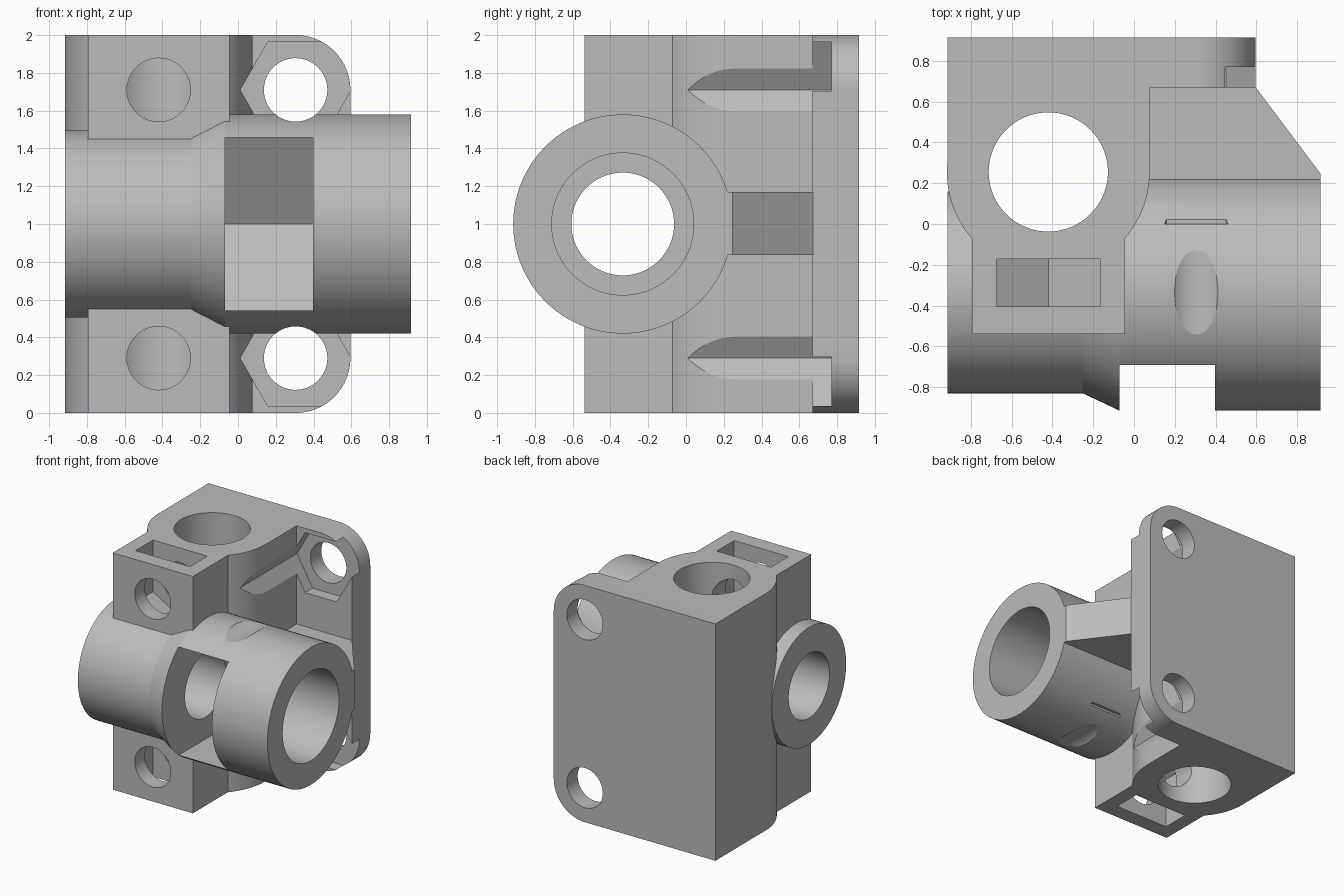
import bpy, bmesh, math

if "Cube" in bpy.data.objects:
    bpy.data.objects.remove(bpy.data.objects["Cube"], do_unlink=True)

grey = bpy.data.materials.new("plain_grey")
grey.use_nodes = True
grey.diffuse_color = (0.5, 0.5, 0.5, 1)
grey.node_tree.nodes["Principled BSDF"].inputs["Base Color"].default_value = (0.5, 0.5, 0.5, 1)


def ngon(cu, cv, r, n=96, start=0.0):
    return [(cu + r * math.cos(start + math.tau * i / n),
             cv + r * math.sin(start + math.tau * i / n)) for i in range(n)]


def rect(u0, v0, u1, v1):
    return [(u0, v0), (u1, v0), (u1, v1), (u0, v1)]


def loft(name, axis, sections):
    """Solid through (position, outline) sections along an axis."""
    place = {"X": lambda u, v, w: (w, u, v),
             "Y": lambda u, v, w: (u, w, v),
             "Z": lambda u, v, w: (u, v, w)}[axis]
    bm = bmesh.new()
    rings = [[bm.verts.new(place(u, v, w)) for u, v in pts] for w, pts in sections]
    for a, b in zip(rings, rings[1:]):
        for i in range(len(a)):
            j = (i + 1) % len(a)
            bm.faces.new((a[i], a[j], b[j], b[i]))
    bm.faces.new(rings[0])
    bm.faces.new(rings[-1])
    bmesh.ops.recalc_face_normals(bm, faces=bm.faces)
    me = bpy.data.meshes.new(name)
    bm.to_mesh(me)
    bm.free()
    me.materials.append(grey)
    ob = bpy.data.objects.new(name, me)
    bpy.context.collection.objects.link(ob)
    return ob


def prism(name, axis, pts, lo, hi):
    return loft(name, axis, [(lo, pts), (hi, pts)])


def combine(target, other, operation):
    """Apply a boolean and remove the helper."""
    mod = target.modifiers.new(operation.lower(), "BOOLEAN")
    mod.operation, mod.solver, mod.object = operation, "EXACT", other
    bpy.context.view_layer.objects.active = target
    bpy.ops.object.modifier_apply(modifier=mod.name)
    bpy.data.objects.remove(other, do_unlink=True)


# Key positions
ROD_X, ROD_Y = -0.42, 0.255        # upright rod bore
TUBE = (-0.335, 1.0)               # tube axis in y, z
BOLT_X, BOLT_Z = 0.305, 0.29       # plate bolts, mirrored about mid height
HEX = 0.293

# Mounting plate with rounded corners on the open side
arc = [(BOLT_X + 0.29 * math.cos(t), 1.71 + 0.29 * math.sin(t))
       for t in (math.pi / 2 * i / 24 for i in range(25))]
outline = [(-0.915, 0), (-0.915, 2)] + arc[::-1] + [(x, 2 - z) for x, z in arc]
body = prism("bracket_body", "Y", outline, 0.67, 0.915)

# Solid parts
solids = [
    prism("rod_column", "Z", ngon(ROD_X, ROD_Y, 0.497), 0, 2),
    prism("column_back", "Z", rect(-0.915, ROD_Y, 0.078, 0.8), 0, 2),
    prism("clamp_block", "Z", rect(-0.793, -0.538, -0.045, 0.2), 0, 2),
    loft("tube", "X", [(x, ngon(*TUBE, r)) for x, r in
                       ((-0.915, 0.495), (-0.25, 0.495), (-0.07, 0.58), (0.915, 0.58))]),
    prism("rib", "Z", [(0, 0.1), (0.915, 0.1), (0.915, 0.245), (0.595, 0.672),
                       (0.595, 0.75), (0, 0.75)], 0.835, 1.17),
]
for part in solids:
    combine(body, part, "UNION")

# Rod bore, tube bores and the large nut pocket open to the front
cutters = [
    prism("rod_bore", "Z", ngon(ROD_X, ROD_Y, 0.292), -1, 3),
    prism("small_tube_bore", "X", ngon(*TUBE, 0.272), -2, 0.2),
    prism("large_tube_bore", "X", ngon(*TUBE, 0.376), 0.2, 2),
    prism("large_nut_pocket", "X", ngon(*TUBE, 0.528, 6), -0.07, 0.397),
    prism("large_nut_opening", "X", rect(-2, 0.543, TUBE[0], 1.457), -0.07, 0.397),
]

# Bolt holes and nut traps, repeated at the bottom and top
for side in (-1, 1):
    z = 1 + side * (1 - BOLT_Z)
    cutters.append(prism("plate_bolt_hole", "Y", ngon(BOLT_X, z, 0.168, 64), -2, 2))
    cutters.append(prism("plate_nut_trap", "Y", ngon(BOLT_X, z, HEX, 6), 0, 0.77))
    # the trap runs out through the rounded corner
    c, s = math.cos(math.pi / 6), math.sin(math.pi / 6) * side
    a, b = (BOLT_X + HEX, z), (BOLT_X + HEX / 2, z + side * HEX * c)
    out = [a, b, (b[0] + 0.2 * c, b[1] + 0.2 * s), (a[0] + 0.2 * c, a[1] + 0.2 * s)]
    out = [(u - 0.01 * c, v - 0.01 * s) for u, v in out]
    cutters.append(prism("corner_opening", "Y", out, 0.5, 0.77))
    # clamp screw and its nut slot, dropped in from the end face
    cutters.append(prism("clamp_screw_hole", "Y", ngon(ROD_X, z, 0.168, 64), -2, ROD_Y))
    cutters.append(prism("clamp_nut_trap", "Y",
                         ngon(ROD_X, z, HEX, 6, math.pi / 6), -0.405, -0.172))
    half = HEX * math.cos(math.pi / 6)
    z0, z1 = sorted((z, 1 + side * 2))
    cutters.append(prism("clamp_nut_slot", "Y",
                         rect(ROD_X - half, z0, ROD_X + half, z1), -0.405, -0.172))
for cutter in cutters:
    combine(body, cutter, "DIFFERENCE")

# Smooth the round walls, keep edges crisp
bpy.ops.object.select_all(action="DESELECT")
body.select_set(True)
bpy.context.view_layer.objects.active = body
bpy.ops.object.shade_smooth_by_angle(angle=math.radians(20))
